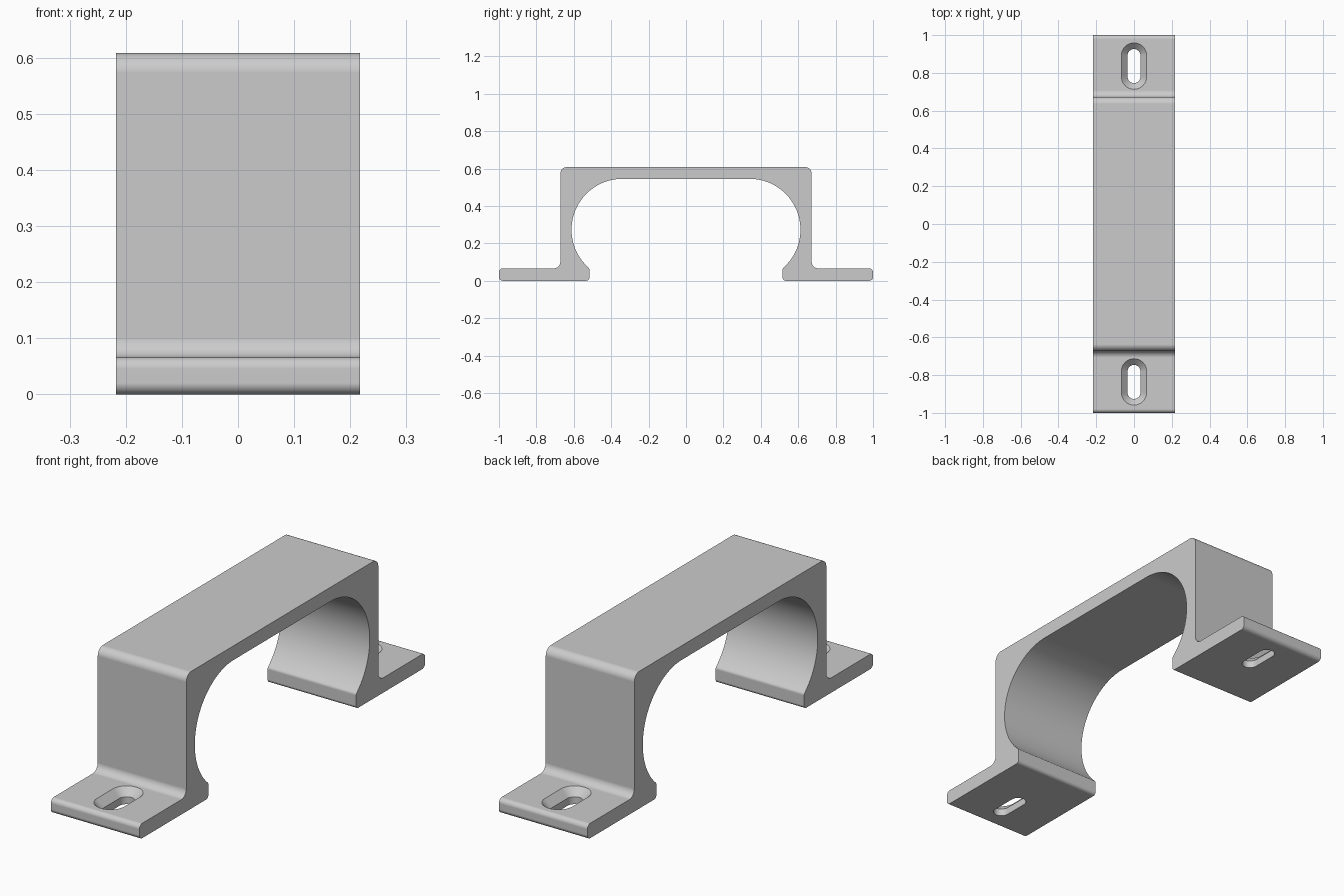
import bpy, bmesh, math
from mathutils import Vector

cube = bpy.data.objects.get("Cube")
if cube:
    bpy.data.objects.remove(cube, do_unlink=True)

HALF_WIDTH = 0.217
HEIGHT, FLANGE = 0.608, 0.066

grey = bpy.data.materials.new("plain grey")
grey.use_nodes = True
colour = (0.6, 0.6, 0.6, 1)
grey.diffuse_color = colour
grey.node_tree.nodes["Principled BSDF"].inputs["Base Color"].default_value = colour


def fillet(prev, corner, nxt, radius, steps=8):
    """Points of a round of the given radius replacing a corner."""
    p, c, n = Vector(prev), Vector(corner), Vector(nxt)
    a, b = (p - c).normalized(), (n - c).normalized()
    half_angle = a.angle(b) / 2
    centre = c + (a + b).normalized() * radius / math.sin(half_angle)
    reach = radius / math.tan(half_angle)
    start, end = c + a * reach - centre, c + b * reach - centre
    return [tuple(centre + start.lerp(end, i / steps).normalized() * radius)
            for i in range(steps + 1)]


def add_object(name, bm):
    bmesh.ops.recalc_face_normals(bm, faces=bm.faces[:])
    mesh = bpy.data.meshes.new(name)
    bm.to_mesh(mesh)
    bm.free()
    mesh.materials.append(grey)
    obj = bpy.data.objects.new(name, mesh)
    bpy.context.collection.objects.link(obj)
    return obj


def loft(bm, rings):
    """Closed skin through matching rings of points, capped at both ends."""
    loops = [[bm.verts.new(p) for p in ring] for ring in rings]
    for lo, hi in zip(loops, loops[1:]):
        for i in range(len(lo)):
            j = (i + 1) % len(lo)
            bm.faces.new((lo[i], lo[j], hi[j], hi[i]))
    bm.faces.new(loops[0][::-1])
    bm.faces.new(loops[-1])


# Half of the side profile: corners as (y, z, radius)
corners = [(0, HEIGHT, 0), (0.672, HEIGHT, 0.035), (0.672, FLANGE, 0.035),
           (1, FLANGE, 0.02), (1, 0, 0.02), (0.517, 0, 0.015),
           (0.517, 0.0665, 0.015), (0.529, 0.0773, 0)]
half = []
for before, here, after in zip(corners, corners[1:], corners[2:]):
    half += fillet(before[:2], here[:2], after[:2], here[2])

# Round inner hollow running up to the flat underside
ARC_Y, ARC_Z, ARC_R, ARC_STEPS = 0.34, 0.273, 0.272, 40
for i in range(ARC_STEPS + 1):
    t = math.radians(-46 + 136 * i / ARC_STEPS)
    half.append((ARC_Y + ARC_R * math.cos(t), ARC_Z + ARC_R * math.sin(t)))
profile = half + [(-y, z) for y, z in reversed(half)]

# Bracket body
bm = bmesh.new()
loft(bm, [[(x, y, z) for y, z in profile] for x in (-HALF_WIDTH, HALF_WIDTH)])
bracket = add_object("bracket", bm)


def slot_ring(y_mid, z, radius, straight=0.056, steps=16):
    ring = []
    for side, first in ((1, 0), (-1, math.pi)):
        for i in range(steps + 1):
            t = first + math.pi * i / steps
            ring.append((radius * math.cos(t),
                         y_mid + side * straight + radius * math.sin(t), z))
    return ring


# Countersunk mounting slots, one through each foot
bm = bmesh.new()
for y_mid in (-0.836, 0.836):
    loft(bm, [slot_ring(y_mid, z, r) for z, r in
              ((-0.05, 0.034), (FLANGE - 0.033, 0.034),
               (FLANGE, 0.067), (FLANGE + 0.05, 0.067))])
cutter = add_object("slot_cutter", bm)
cutter.hide_render = True

cut = bracket.modifiers.new("slots", "BOOLEAN")
cut.operation, cut.solver, cut.object = "DIFFERENCE", "EXACT", cutter
bpy.ops.object.select_all(action="DESELECT")
bracket.select_set(True)
bpy.context.view_layer.objects.active = bracket
bpy.ops.object.modifier_apply(modifier=cut.name)
bpy.data.objects.remove(cutter, do_unlink=True)

# Smooth rounds, with flat faces kept flat
bpy.ops.object.shade_smooth_by_angle(angle=math.radians(30))
weighted = bracket.modifiers.new("flat_faces", "WEIGHTED_NORMAL")
weighted.keep_sharp = True
